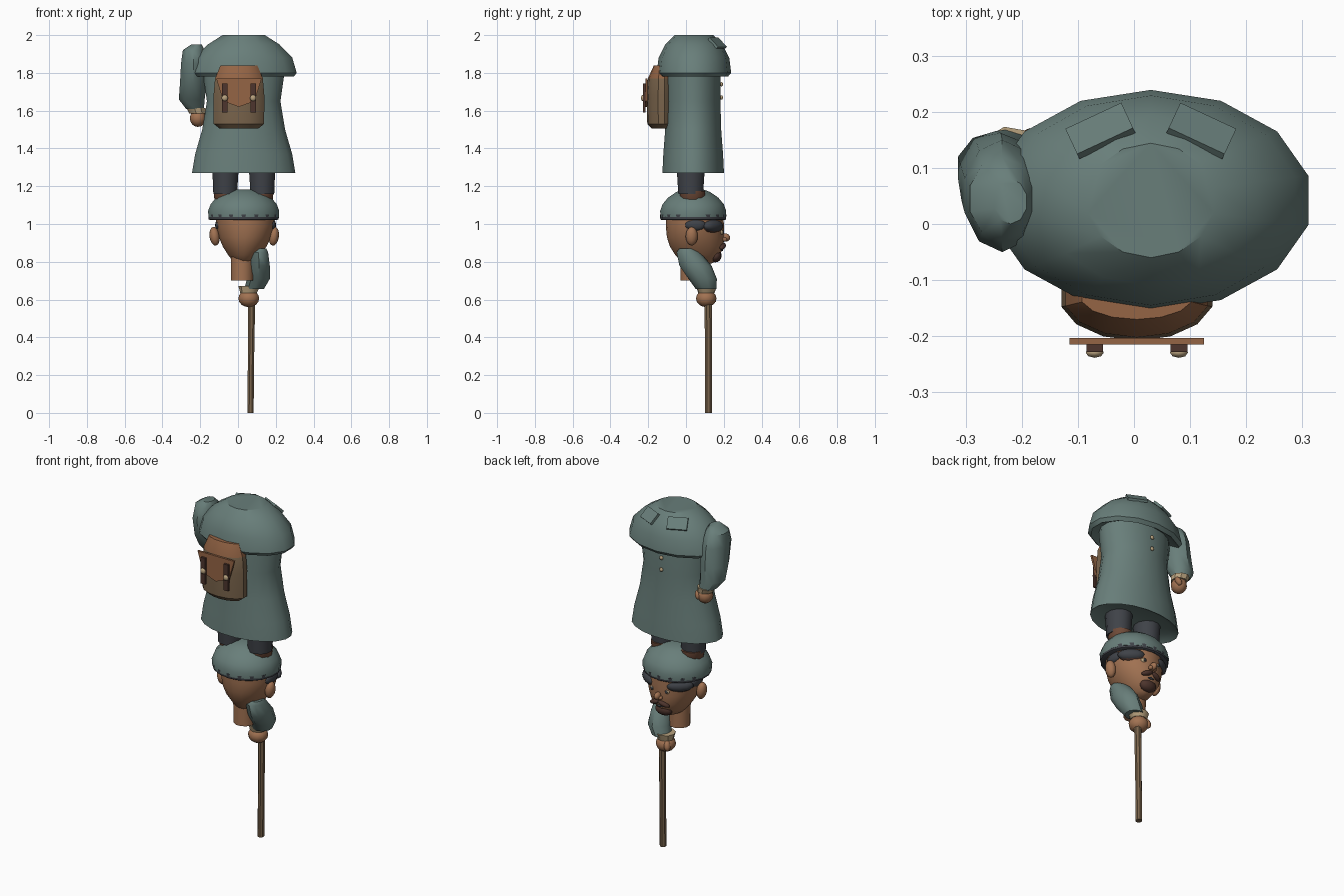
import bpy, bmesh
from math import sin, cos, pi, radians
from mathutils import Matrix, Vector

if "Cube" in bpy.data.objects:
    bpy.data.objects.remove(bpy.data.objects["Cube"])


def material(name, r, g, b):
    m = bpy.data.materials.new(name)
    m.use_nodes = True
    m.diffuse_color = (r, g, b, 1)
    m.node_tree.nodes["Principled BSDF"].inputs["Base Color"].default_value = (r, g, b, 1)
    return m


TEAL = material("teal_cloth", 0.14, 0.21, 0.195)
SKIN = material("skin", 0.36, 0.17, 0.085)
LEATHER = material("tan_leather", 0.30, 0.13, 0.06)
TAUPE = material("taupe", 0.19, 0.125, 0.07)
GRAY = material("dark_gray", 0.05, 0.055, 0.065)
BROWN = material("dark_brown", 0.075, 0.035, 0.026)
BOOT = material("boot_brown", 0.16, 0.07, 0.04)
CREAM = material("cream", 0.48, 0.36, 0.21)


def finish(name, bm, *mats, angle=38):
    bmesh.ops.recalc_face_normals(bm, faces=bm.faces)
    me = bpy.data.meshes.new(name)
    bm.to_mesh(me)
    bm.free()
    ob = bpy.data.objects.new(name, me)
    bpy.context.collection.objects.link(ob)
    for m in mats:
        me.materials.append(m)
    bpy.ops.object.select_all(action="DESELECT")
    ob.select_set(True)
    bpy.context.view_layer.objects.active = ob
    bpy.ops.object.shade_smooth_by_angle(angle=radians(angle))
    return ob


def loft(name, rings, *mats, n=14, angle=38):
    """Skin elliptical rings given as (z, centre x, centre y, radius x, radius y)."""
    bm = bmesh.new()
    loops = [[bm.verts.new((cx + rx * cos(2 * pi * (i + .5) / n),
                            cy + ry * sin(2 * pi * (i + .5) / n), z)) for i in range(n)]
             for z, cx, cy, rx, ry in rings]
    for a, b in zip(loops, loops[1:]):
        for i in range(n):
            j = (i + 1) % n
            bm.faces.new((a[i], a[j], b[j], b[i]))
    bm.faces.new(loops[0])
    bm.faces.new(loops[-1])
    return finish(name, bm, *mats, angle=angle)


def column(name, cx, cy, profile, *mats, **kw):
    return loft(name, [(z, cx, cy, rx, ry) for z, rx, ry in profile], *mats, **kw)


def placed(loc, size, rot):
    m = Matrix.Translation(loc)
    for ax, deg in zip("ZYX", reversed(rot)):
        m = m @ Matrix.Rotation(radians(deg), 4, ax)
    return m @ Matrix.Diagonal((*size, 1))


def ball(name, loc, size, mat, rot=(0, 0, 0), seg=12):
    bm = bmesh.new()
    bmesh.ops.create_uvsphere(bm, u_segments=seg, v_segments=seg * 2 // 3, radius=1,
                              matrix=placed(loc, size, rot))
    return finish(name, bm, mat, angle=60)


def box(name, loc, size, mat, rot=(0, 0, 0)):
    bm = bmesh.new()
    bmesh.ops.create_cube(bm, size=1, matrix=placed(loc, size, rot))
    return finish(name, bm, mat)


# Coat and shoulder cape
column("coat", .03, .038, [(1.29, .24, .13), (1.27, .277, .165), (1.37, .26, .16), (1.5, .222, .15),
                           (1.65, .197, .146), (1.78, .216, .146), (1.84, .21, .14)], TEAL, n=20)
column("cape", .03, .042, [(1.81, .21, .14), (1.78, .272, .18), (1.80, .288, .197), (1.88, .264, .187),
                           (1.95, .195, .152), (2.0, .115, .102)], TEAL, n=14)
for side in (-1, 1):
    box("collar_tip", (.03 + side * .09, .166, 1.958), (.11, .07, .014), TEAL, (-45, 0, -side * 25))
for z in (1.74, 1.67):
    ball("coat_button", (.03, .188, z), (.012, .008, .012), CREAM, seg=8)

# Upper arm hanging at the side
loft("hanging_sleeve", [(1.95, -.22, .04, .03, .04), (1.92, -.235, .045, .06, .075),
                        (1.85, -.235, .05, .07, .1), (1.74, -.237, .07, .074, .092),
                        (1.66, -.245, .1, .072, .066), (1.61, -.228, .12, .05, .048)], TEAL, n=10)
loft("hanging_cuff", [(1.585, -.213, .122, .045, .046), (1.615, -.222, .122, .052, .052)], CREAM, n=9)
ball("hanging_hand", (-.212, .122, 1.56), (.043, .045, .046), SKIN)
ball("hanging_thumb", (-.185, .15, 1.565), (.016, .02, .028), SKIN, (20, 20, 0), 8)

# Backpack
pack = column("backpack", .005, -.13, [(1.505, .105, .052), (1.53, .137, .075), (1.68, .138, .078),
                                       (1.77, .13, .072), (1.84, .1, .04)], TAUPE, LEATHER, n=14)
for f in pack.data.polygons:
    f.material_index = int(f.center.z > 1.78)
bm = bmesh.new()
flap = bm.faces.new([bm.verts.new((x, -.203, z)) for x, z in
                     ((-.115, 1.77), (.125, 1.77), (.088, 1.65), (.005, 1.62), (-.078, 1.65))])
ext = bmesh.ops.extrude_face_region(bm, geom=[flap])
bmesh.ops.translate(bm, vec=(0, -.012, 0), verts=[v for v in ext["geom"] if isinstance(v, bmesh.types.BMVert)])
finish("backpack_flap", bm, LEATHER)
for x in (-.07, .08):
    box("pack_strap", (x, -.221, 1.667), (.03, .014, .155), BROWN)
    ball("pack_buckle", (x, -.229, 1.667), (.017, .01, .017), CREAM, seg=8)

# Legs and boots
for x in (-.067, .128):
    column("leg", x, .025, [(1.16, .066, .068), (1.22, .068, .072), (1.31, .074, .078)], GRAY, n=12)
    column("boot", x * .97, .034, [(1.115, .05, .058), (1.13, .062, .068), (1.175, .067, .07)], BOOT, n=12)

# Cap with dark band
column("cap_band", .03, .038, [(1.02, .178, .168), (1.025, .188, .174), (1.05, .19, .176)], GRAY, n=18)
column("cap", .03, .038, [(1.036, .19, .177), (1.07, .192, .178), (1.105, .178, .165), (1.14, .148, .135),
                          (1.17, .1, .09), (1.183, .06, .055)], TEAL, n=16)

# Head and neck
loft("head", [(.785, .03, .07, .025, .05), (.80, .03, .065, .055, .09), (.835, .032, .062, .085, .118),
              (.88, .035, .057, .117, .142), (.93, .037, .05, .14, .151),
              (.99, .039, .047, .155, .154), (1.05, .035, .045, .157, .152)], SKIN, n=18)
column("neck", .022, .03, [(.70, .06, .06), (.83, .062, .062)], SKIN, n=12)

# Face, mirrored about the middle
FX = .04
for s in (-1, 1):
    ball("ear", (FX - .007 + s * .157, .03, .935), (.027, .032, .05), SKIN, (0, s * 8, 0))
    ball("temple", (FX + s * .143, .05, .995), (.018, .055, .03), GRAY)
    ball("brow_rim", (FX + s * .092, .142, .981), (.07, .03, .03), BROWN, (0, 0, -s * 38))
    ball("brow_lens", (FX + s * .1, .144, .99), (.075, .033, .033), GRAY, (0, 0, -s * 38))
    ball("eye", (FX + s * .047, .181, .957), (.018, .018, .016), CREAM, seg=8)
    ball("pupil", (FX + s * .047, .195, .957), (.008, .007, .009), GRAY, seg=8)
    ball("moustache", (FX + s * .03, .194, .882), (.036, .016, .014), BROWN, (0, s * 20, -s * 15))
    ball("nostril", (FX + s * .014, .203, .918), (.013, .015, .012), SKIN, seg=8)
ball("nose", (FX, .208, .928), (.017, .026, .022), SKIN)
ball("mouth", (FX, .188, .862), (.022, .009, .006), GRAY, seg=8)
ball("goatee", (.035, .158, .83), (.052, .03, .034), BROWN, (-25, 0, 0))

# Lower arm, hand and walking stick
loft("raised_sleeve", [(.87, .12, 0, .032, .035), (.85, .108, .012, .054, .062), (.78, .112, .05, .059, .085),
                       (.71, .108, .088, .064, .075), (.655, .085, .107, .054, .055)], TEAL, n=10)
loft("raised_cuff", [(.635, .057, .108, .045, .044), (.672, .062, .108, .06, .056)], CREAM, n=9)
ball("raised_hand", (.057, .107, .606), (.055, .054, .046), SKIN)
ball("raised_thumb", (.025, .14, .61), (.018, .02, .032), SKIN, (15, 15, 0), 8)
loft("walking_stick", [(0, .066, .12, .018, .02), (.3, .069, .119, .018, .019),
                       (.62, .073, .117, .02, .022)], TAUPE, n=8)
